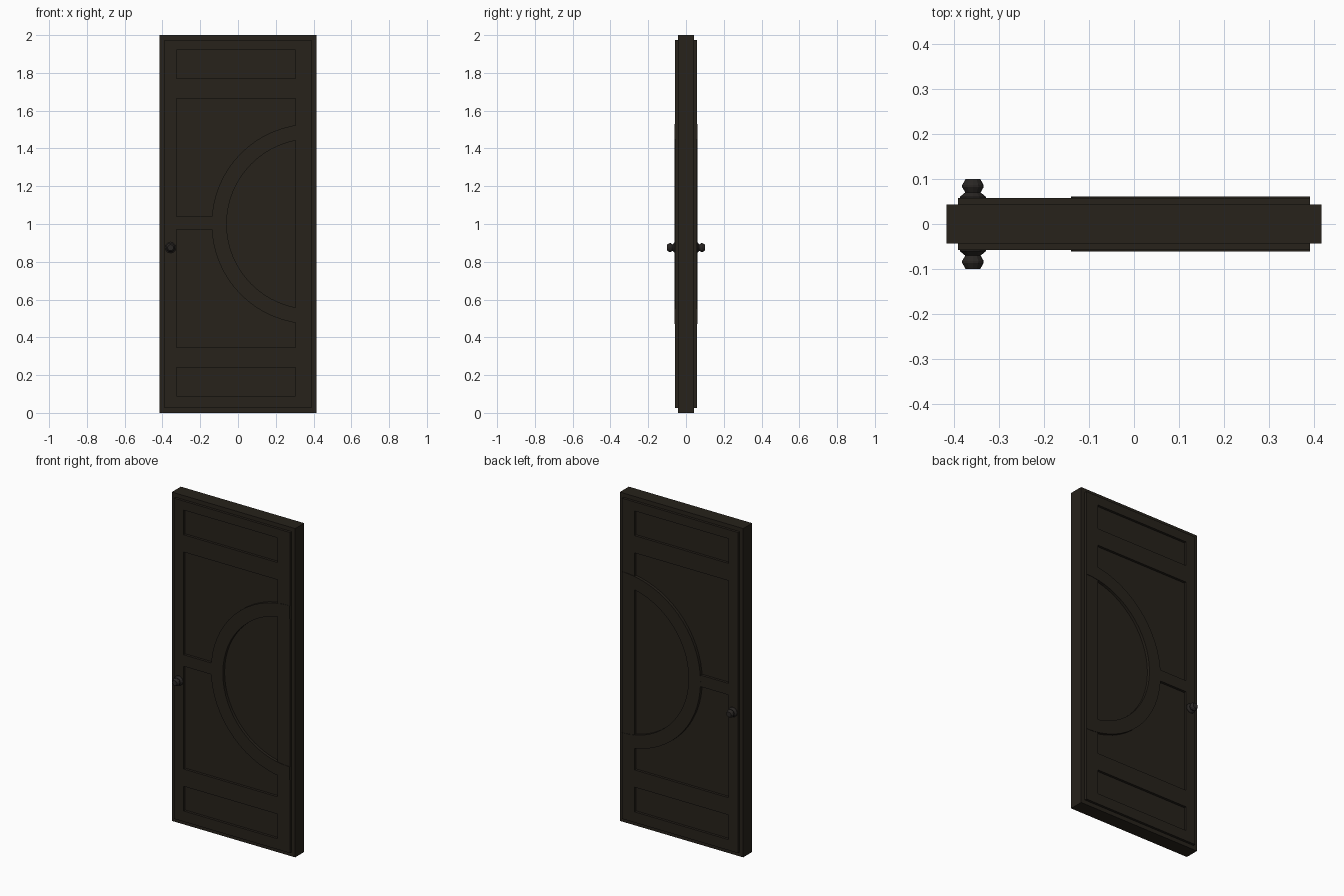
import bpy, bmesh, math

if "Cube" in bpy.data.objects:
    bpy.data.objects.remove(bpy.data.objects["Cube"])

SLAB_Y, TRIM_Y, ARC_Y = 0.043, 0.058, 0.0605


def material(name, rgb):
    m = bpy.data.materials.new(name)
    m.diffuse_color = (*rgb, 1)
    m.use_nodes = True
    m.node_tree.nodes["Principled BSDF"].inputs["Base Color"].default_value = m.diffuse_color
    return m


wood = material("dark_wood", (0.020, 0.016, 0.011))
metal = material("dark_metal", (0.022, 0.019, 0.017))


def make_object(name, bm, mat):
    bmesh.ops.recalc_face_normals(bm, faces=bm.faces)
    me = bpy.data.meshes.new(name)
    bm.to_mesh(me)
    bm.free()
    me.materials.append(mat)
    ob = bpy.data.objects.new(name, me)
    bpy.context.collection.objects.link(ob)
    return ob


def box(name, x0, x1, y0, y1, z0, z1):
    bm = bmesh.new()
    bmesh.ops.create_cube(bm, size=1)
    for v in bm.verts:
        v.co.x = (x0 + x1) / 2 + v.co.x * (x1 - x0)
        v.co.y = (y0 + y1) / 2 + v.co.y * (y1 - y0)
        v.co.z = (z0 + z1) / 2 + v.co.z * (z1 - z0)
    return make_object(name, bm, wood)


def half_ring(name, cx, cz, r_in, r_out, y0, y1, n=32):
    bm = bmesh.new()
    rows = []
    for i in range(n + 1):
        a = math.pi / 2 + math.pi * i / n
        rows.append([bm.verts.new((cx + r * math.cos(a), y, cz + r * math.sin(a)))
                     for r, y in ((r_in, y0), (r_out, y0), (r_out, y1), (r_in, y1))])
    for a, b in zip(rows, rows[1:]):
        for k in range(4):
            j = (k + 1) % 4
            bm.faces.new((a[k], a[j], b[j], b[k]))
    bm.faces.new(rows[0])
    bm.faces.new(rows[-1])
    return make_object(name, bm, wood)


def knob(name, x, z, side, n=12):
    # lathe profile: radius, distance from the door centre
    profile = [(0.029, 0.056), (0.029, 0.060), (0.017, 0.070),
               (0.024, 0.082), (0.024, 0.086), (0.016, 0.100)]
    bm = bmesh.new()
    rings = [[bm.verts.new((x + r * math.cos(2 * math.pi * i / n), side * d,
                            z + r * math.sin(2 * math.pi * i / n)))
              for i in range(n)] for r, d in profile]
    for a, b in zip(rings, rings[1:]):
        for i in range(n):
            j = (i + 1) % n
            bm.faces.new((a[i], a[j], b[j], b[i]))
    bm.faces.new(rings[0])
    bm.faces.new(rings[-1])
    return make_object(name, bm, metal)


# Core slab
box("door_slab", -0.415, 0.415, -SLAB_Y, SLAB_Y, 0, 2)

# Raised trim: name, x range, z range
trim = [("latch_stile", -0.39, -0.325, 0.025, 1.975),
        ("hinge_stile", 0.305, 0.39, 0.025, 1.975),
        ("bottom_rail", -0.325, 0.305, 0.025, 0.09),
        ("lower_rail", -0.325, 0.305, 0.24, 0.345),
        ("middle_rail", -0.325, -0.13, 0.97, 1.04),
        ("upper_rail", -0.325, 0.305, 1.665, 1.77),
        ("top_rail", -0.325, 0.305, 1.92, 1.975)]

# Both faces of the door carry the same trim, arch and knob
for side, label in ((-1, "front"), (1, "back")):
    for name, x0, x1, z0, z1 in trim:
        ya, yb = sorted((side * SLAB_Y, side * TRIM_Y))
        box(f"{label}_{name}", x0, x1, ya, yb, z0, z1)
    ya, yb = sorted((side * SLAB_Y, side * ARC_Y))
    half_ring(f"{label}_arch", 0.39, 1.0, 0.45, 0.53, ya, yb)
    knob(f"{label}_knob", -0.357, 0.875, side)
